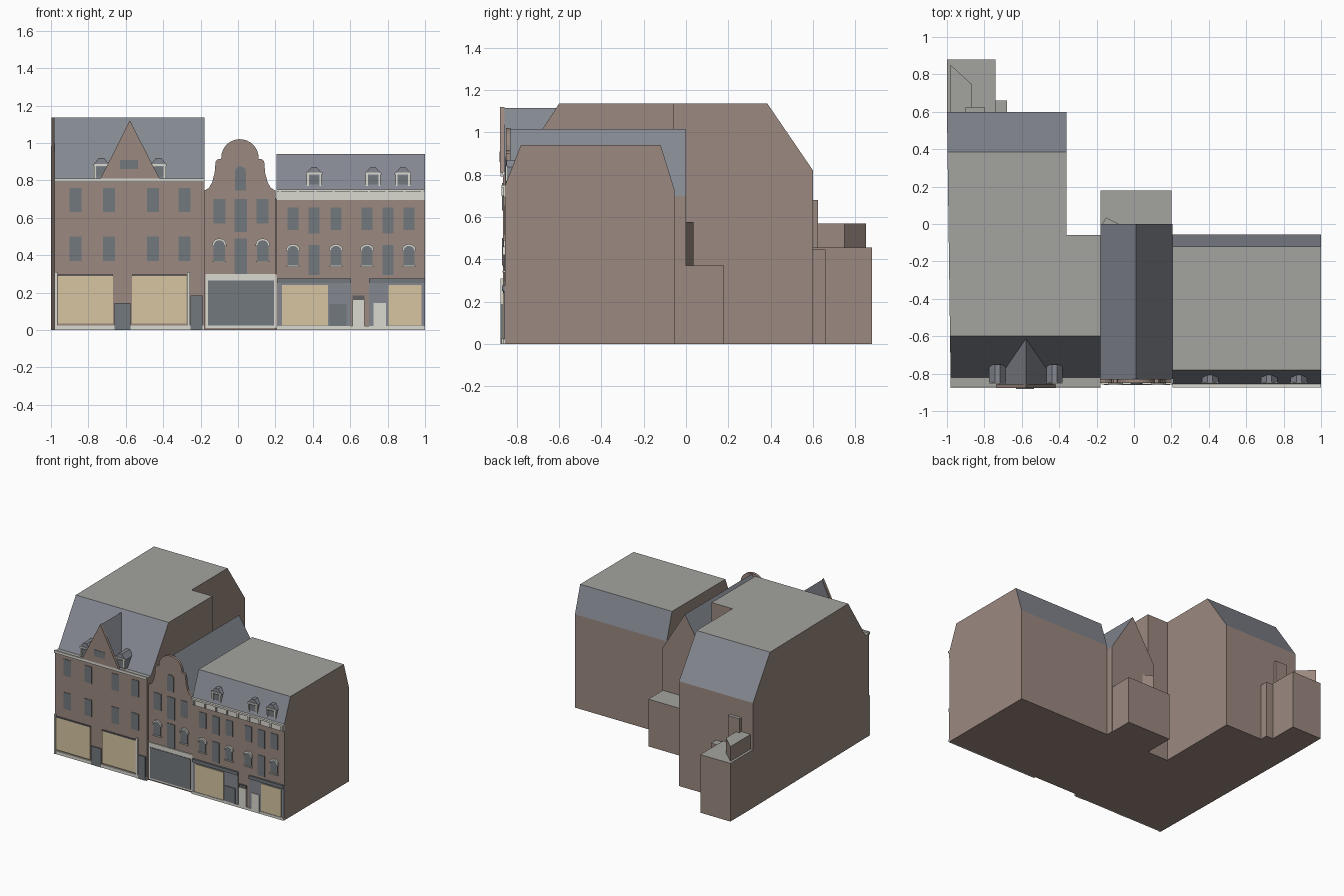
import bpy, bmesh, math
from mathutils import Vector

cube = bpy.data.objects.get("Cube")
if cube:
    bpy.data.objects.remove(cube, do_unlink=True)

def material(name, r, g, b):
    m = bpy.data.materials.new(name)
    m.use_nodes = True
    m.diffuse_color = (r, g, b, 1)
    m.node_tree.nodes["Principled BSDF"].inputs["Base Color"].default_value = (r, g, b, 1)
    return m

BRICK = material("brick", .33, .25, .215)
FLAT = material("flat roof grey", .37, .37, .35)
SLATE = material("slate", .23, .245, .28)
GLASS = material("window glass", .17, .19, .21)
WHITE = material("white trim", .70, .69, .63)
CREAM = material("cream shop window", .68, .56, .36)
DARK = material("dark door", .12, .12, .125)

def prism(name, pts, axis, a, b, mats):
    """Extrude a 2D outline along x (pts y,z), y (pts x,z) or z (pts x,y).
    Three materials are split into walls, slopes and flat tops."""
    place = {"x": lambda p, t: (t, p[0], p[1]),
             "y": lambda p, t: (p[0], t, p[1]),
             "z": lambda p, t: (p[0], p[1], t)}[axis]
    bm = bmesh.new()
    r0 = [bm.verts.new(place(p, a)) for p in pts]
    r1 = [bm.verts.new(place(p, b)) for p in pts]
    bm.faces.new(r0)
    bm.faces.new(r1[::-1])
    n = len(pts)
    for i in range(n):
        j = (i + 1) % n
        bm.faces.new((r0[i], r1[i], r1[j], r0[j]))
    bmesh.ops.recalc_face_normals(bm, faces=bm.faces)
    bm.normal_update()
    if len(mats) == 3:
        for f in bm.faces:
            f.material_index = 2 if f.normal.z > .95 else 1 if f.normal.z > .2 else 0
    me = bpy.data.meshes.new(name)
    bm.to_mesh(me)
    bm.free()
    for m in mats:
        me.materials.append(m)
    ob = bpy.data.objects.new(name, me)
    bpy.context.collection.objects.link(ob)
    return ob

def panel(name, x0, x1, z0, z1, y, mat, depth=.008):
    """Thin rectangular plate standing proud of a front wall at y."""
    return prism(name, [(x0, z0), (x1, z0), (x1, z1), (x0, z1)], "y", y - depth, y, [mat])

def arch(cx, w, z0, z1, n=6):
    """Outline of an opening with a round head."""
    h = w / 2
    return [(cx - h, z0), (cx + h, z0)] + [
        (cx + h * math.cos(math.pi * i / n), z1 - h * (1 - math.sin(math.pi * i / n)))
        for i in range(n + 1)]

def arched_window(name, cx, w, z0, z1, y):
    prism(name + "_glass", arch(cx, w, z0, z1), "y", y - .006, y, [GLASS])
    head = arch(cx, w + .02, z0, z1 + .01)[2:] + arch(cx, w, z0, z1)[:1:-1]
    prism(name + "_head", head, "y", y - .012, y, [WHITE])
    panel(name + "_sill", cx - w * .6, cx + w * .6, z0 - .008, z0, y, WHITE, .012)

def dormer(name, cx, w, z0, z1, y0, y1):
    h = w / 2
    mid = z0 + (z1 - z0) * .65
    prism(name + "_body", [(cx - h, z0), (cx + h, z0), (cx + h, mid), (cx - h, mid)],
          "y", y0, y1, [SLATE])
    prism(name + "_roof", [(cx - h * 1.1, mid), (cx + h * 1.1, mid), (cx + h * .35, z1), (cx - h * .35, z1)],
          "y", y0 - .003, y1, [SLATE])
    panel(name + "_trim", cx - h * 1.1, cx + h * 1.1, mid - .005, mid + .007, y0, WHITE)
    panel(name + "_pane", cx - h * .65, cx + h * .65, z0 + .01, mid - .01, y0, GLASS, .004)
    for s in (-1, 1):
        panel(name + "_post", cx + s * h * .85 - .006, cx + s * h * .85 + .006, z0, mid, y0, WHITE)

WALLS = [BRICK, SLATE, FLAT]
LY, MY, RY = -.865, -.85, -.855

# Left house: long mansard block with a shorter wing beside it
front = [(LY, 0), (LY, .8), (-.82, .8), (-.6, 1.135)]
left_block = prism("left_house", front + [(.385, 1.135), (.6, .82), (.6, 0)], "x", -1, -.36, WALLS)
for v in left_block.data.vertices:
    if v.co.x < -.9:
        v.co.x = -.98 - .02 * (v.co.y - LY) / (.6 - LY)
prism("left_house_wing", front + [(-.06, 1.135), (-.06, 0)], "x", -.36, -.18, WALLS)

# Rear annexes of the left house
prism("rear_annex", [(-1, .6), (-.74, .6), (-.74, .88), (-1, .88)], "z", 0, .455, WALLS)
prism("rear_annex_step", [(-.74, .6), (-.68, .6), (-.68, .66), (-.74, .66)], "z", 0, .445, WALLS)
prism("rear_annex_top", [(-.98, .6), (-.87, .6), (-.87, .75), (-.98, .85)], "z", .45, .57, WALLS)
prism("rear_chimney_wall", [(-.9, .6), (-.8, .6), (-.8, .625), (-.9, .625)], "z", .45, .68, WALLS)

# Middle house: ridge roof running back, low rear annex
prism("middle_house", [(-.18, 0), (.205, 0), (.205, .7), (.01, 1.015), (-.18, .7)], "y", MY + .02, 0, WALLS)
prism("middle_annex", [(-.18, 0), (.2, 0), (.2, .18), (-.18, .18)], "z", 0, .37, WALLS)
prism("middle_annex_wedge", [(-.17, 0), (-.08, 0), (-.15, .035)], "z", .36, .575, WALLS)

# Bell-shaped gable front, one half mirrored
half = [(.19, 0), (.19, .745), (.165, .76), (.148, .79), (.135, .84), (.13, .9), (.12, .912), (.1, .915)]
half += [(.1 * math.cos(a), .92 + .1 * math.sin(a)) for a in [math.pi * i / 16 for i in range(1, 8)]]
gable = half + [(0, 1.02)] + [(-x, z) for x, z in half[::-1]]
prism("middle_gable_front", [(x + .01, z) for x, z in gable], "y", MY, MY + .02, [BRICK])

# Right house: wide mansard block
prism("right_house", [(RY, 0), (RY, .75), (-.78, .94), (-.12, .94), (-.055, .73), (-.055, 0)],
      "x", .205, 1, WALLS)

# Left front: cornice, pointed gable, dormers, windows
panel("left_cornice", -.98, -.18, .79, .81, LY, WHITE, .012)
prism("left_gable_front", [(-.735, .81), (-.42, .81), (-.578, 1.12)], "y", -.878, -.858, [BRICK])
prism("left_gable_roof", [(-.72, .8), (-.436, .8), (-.578, 1.115)], "y", -.858, -.61, [SLATE])
panel("left_gable_window", -.63, -.535, .86, .91, -.878, GLASS, .003)
for x in (-.73, -.425):
    dormer("left_dormer", x, .08, .81, .92, -.845, -.75)
for x in (-.87, -.69, -.455, -.285):
    for z in (.37, .63):
        panel("left_window", x - .032, x + .032, z, z + .13, LY, GLASS, .004)

# Left shopfront
panel("left_plinth", -.98, -.18, 0, .025, LY, WHITE)
for x0, x1 in ((-.962, -.668), (-.568, -.275)):
    panel("left_shop_window", x0, x1, .035, .29, LY, CREAM)
    panel("left_shop_lintel", x0, x1, .288, .296, LY, DARK, .01)
for x in (-.972, -.265):
    panel("left_shop_post", x - .008, x + .008, 0, .31, LY, WHITE, .012)
panel("left_shop_door", -.66, -.575, 0, .145, LY, GLASS, .01)
panel("left_house_door", -.253, -.19, 0, .185, LY, GLASS, .012)

# Middle front
panel("middle_shop_frame", -.175, .205, .01, .3, MY, WHITE, .008)
panel("middle_shop_window", -.16, .192, .025, .265, MY - .008, GLASS, .004)
for x in (-.1, .132):
    panel("middle_window", x - .032, x + .032, .57, .7, MY, GLASS, .004)
    arched_window("middle_arched_window", x, .06, .37, .48, MY)
for z0, z1 in ((.3, .49), (.525, .7)):
    panel("middle_centre_window", -.018, .048, z0, z1, MY, GLASS, .004)
prism("middle_gable_window", arch(.013, .058, .745, .875), "y", MY - .005, MY, [GLASS])

# Right front: cornice with brackets, dormers, windows
panel("right_cornice", .205, 1, .695, .74, RY, WHITE, .008)
panel("right_gutter", .205, 1, .738, .752, RY, WHITE, .018)
for i in range(9):
    x = .225 + i * .095
    panel("right_bracket", x - .006, x + .006, .7, .74, RY, WHITE, .016)
for x in (.407, .722, .882):
    dormer("right_dormer", x, .08, .77, .87, -.845, -.79)
for i, x in enumerate((.294, .407, .524, .69, .802, .914)):
    tall = i in (1, 4)
    panel("right_upper_window", x - .03, x + .03, .515 if tall else .535, .655, RY, GLASS, .004)
    if tall:
        panel("right_lower_window", x - .03, x + .03, .295, .455, RY, GLASS, .004)
    else:
        arched_window("right_arched_window", x, .058, .345, .45, RY)

# Right shopfronts
panel("right_plinth", .205, 1, 0, .02, RY, WHITE, .01)
for x0, x1 in ((.21, .605), (.7, 1)):
    panel("right_shop_frame", x0, x1, .02, .27, RY, SLATE, .006)
    panel("right_shop_fascia", x0, x1, .25, .275, RY, GLASS, .014)
for x0, x1 in ((.235, .48), (.805, .98)):
    panel("right_shop_window", x0, x1, .025, .24, RY - .006, CREAM, .005)
panel("right_shop_door", .49, .58, .02, .14, RY - .006, GLASS, .005)
panel("right_white_door", .612, .675, .01, .16, RY, WHITE, .01)
panel("right_door_light", .612, .675, .16, .185, RY, DARK, .008)
panel("right_side_door", .725, .79, .01, .145, RY - .006, WHITE, .005)
